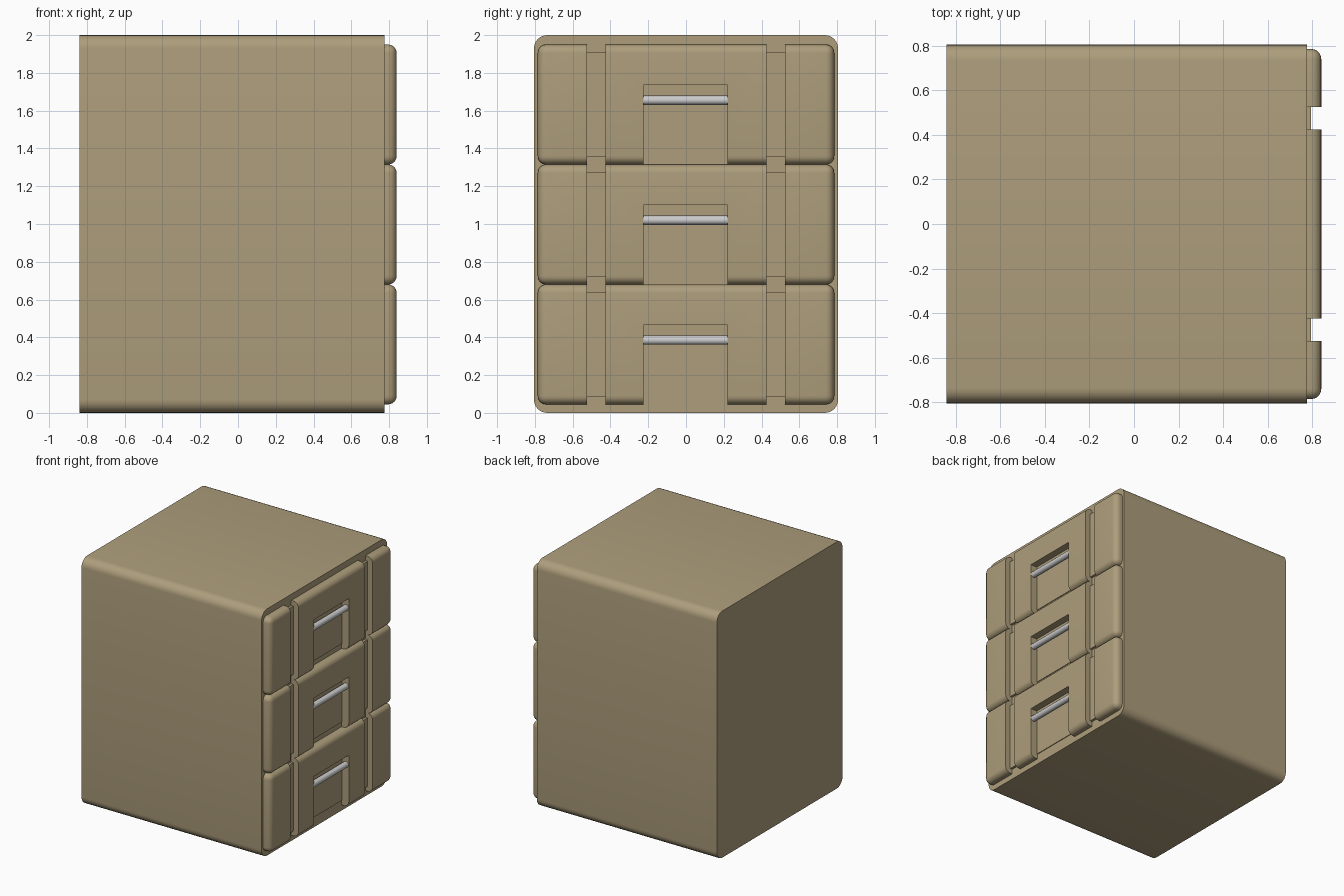
import bpy, bmesh

if "Cube" in bpy.data.objects:
    bpy.data.objects.remove(bpy.data.objects["Cube"])

tan = bpy.data.materials.new("tan_paint")
tan.diffuse_color = (0.42, 0.34, 0.20, 1)
tan.use_nodes = True
tan.node_tree.nodes["Principled BSDF"].inputs["Base Color"].default_value = tan.diffuse_color


def add_box(bm, lo, hi):
    verts = bmesh.ops.create_cube(bm, size=1)["verts"]
    for v in verts:
        v.co = [lo[i] if v.co[i] < 0 else hi[i] for i in range(3)]
    return verts


def finish(bm, name, mat=None):
    bmesh.ops.recalc_face_normals(bm, faces=bm.faces)
    me = bpy.data.meshes.new(name)
    bm.to_mesh(me)
    bm.free()
    ob = bpy.data.objects.new(name, me)
    bpy.context.collection.objects.link(ob)
    if mat:
        me.materials.append(mat)
    return ob


def smooth(ob):
    bpy.ops.object.select_all(action='DESELECT')
    bpy.context.view_layer.objects.active = ob
    ob.select_set(True)
    bpy.ops.object.shade_smooth_by_angle()


def box(name, lo, hi, radius=0, segments=5, front=False):
    """Box with rounded edges along x, and rounded front (+x) rim if asked."""
    bm = bmesh.new()
    add_box(bm, lo, hi)
    if radius:
        edges = []
        for e in bm.edges:
            a, b = (v.co.x for v in e.verts)
            if abs(a - b) > 1e-4 or (front and a + b > lo[0] + hi[0]):
                edges.append(e)
        bmesh.ops.bevel(bm, geom=edges, offset=radius, segments=segments,
                        profile=0.5, affect='EDGES', clamp_overlap=True)
    return finish(bm, name, tan)


# Cabinet body
FACE, FRONT, HALF = 0.775, 0.84, 0.785
smooth(box("cabinet_body", (-0.84, -0.805, 0), (FACE, 0.805, 2), 0.07, 6))

PITCH = 0.635
for i in range(3):
    z = 0.045 + i * PITCH
    n = i + 1

    # Drawer front, cut by two strap grooves and the handle recess
    drawer = box(f"drawer_front_{n}", (FACE, -HALF, z), (FRONT, HALF, z + PITCH),
                 0.045, 6, True)
    bm = bmesh.new()
    for y0, y1, top in ((-0.525, -0.425, PITCH + 0.1), (0.425, 0.525, PITCH + 0.1),
                        (-0.225, 0.22, 0.42)):
        add_box(bm, (0.7, y0, z - 0.1), (0.9, y1, z + top))
    cutter = finish(bm, "cutter")
    cutter.hide_render = True
    mod = drawer.modifiers.new("grooves", 'BOOLEAN')
    mod.operation = 'DIFFERENCE'
    mod.solver = 'EXACT'
    mod.object = cutter
    bpy.context.view_layer.objects.active = drawer
    bpy.ops.object.modifier_apply(modifier=mod.name)
    bpy.data.objects.remove(cutter)
    smooth(drawer)

    # Raised floors of the grooves and the recess
    for side, y in (("left", -0.475), ("right", 0.475)):
        box(f"groove_floor_{side}_{n}", (FACE - 0.01, y - 0.05, z + 0.04),
            (0.795, y + 0.05, z + PITCH - 0.04))
    box(f"recess_floor_{n}", (FACE - 0.01, -0.225, z + 0.04), (0.781, 0.22, z + 0.42))

    # Handle bar
    bpy.ops.mesh.primitive_cylinder_add(vertices=20, radius=0.024, depth=0.445,
                                        location=(0.814, -0.0025, z + 0.34),
                                        rotation=(1.570796, 0, 0))
    handle = bpy.context.object
    handle.name = f"handle_{n}"
    smooth(handle)
